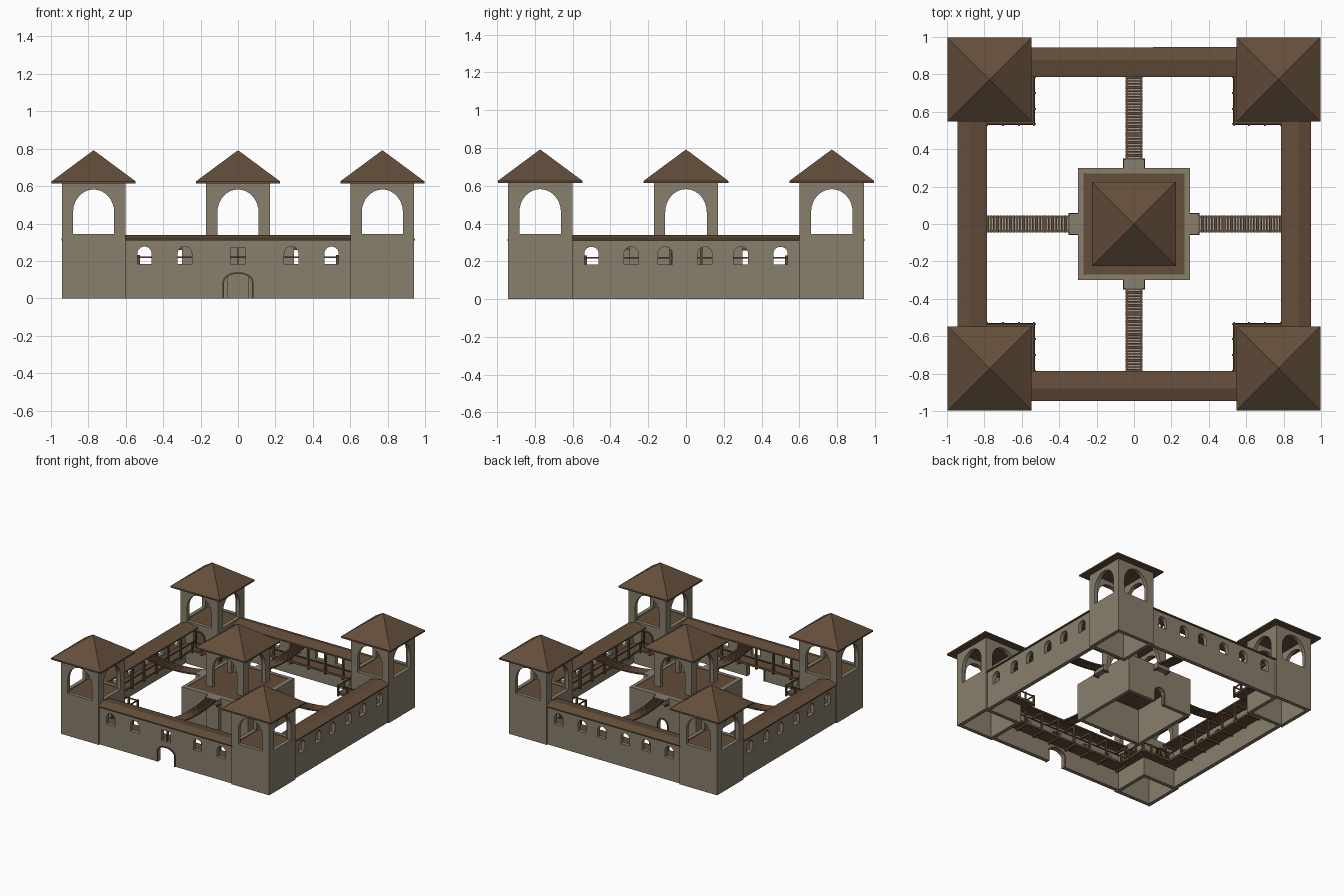
import bpy, bmesh, math
from mathutils import Matrix

if "Cube" in bpy.data.objects:
    bpy.data.objects.remove(bpy.data.objects["Cube"])


def material(name, rgb):
    m = bpy.data.materials.new(name)
    m.diffuse_color = (*rgb, 1)
    m.use_nodes = True
    m.node_tree.nodes["Principled BSDF"].inputs["Base Color"].default_value = m.diffuse_color
    return m


STONE = material("warm_grey_stone", (0.250, 0.209, 0.150))
WOOD = material("brown_wood", (0.125, 0.075, 0.042))


def finish(name, bm, mat):
    bmesh.ops.recalc_face_normals(bm, faces=bm.faces)
    me = bpy.data.meshes.new(name)
    bm.to_mesh(me)
    bm.free()
    me.materials.append(mat)
    ob = bpy.data.objects.new(name, me)
    bpy.context.collection.objects.link(ob)
    return ob


def add_box(bm, lo, hi):
    size = [b - a for a, b in zip(lo, hi)]
    mid = [(a + b) / 2 for a, b in zip(lo, hi)]
    bmesh.ops.create_cube(bm, size=1, matrix=Matrix.Translation(mid) @ Matrix.Diagonal((*size, 1)))


def boxes(name, pairs, mat):
    bm = bmesh.new()
    for lo, hi in pairs:
        add_box(bm, lo, hi)
    return finish(name, bm, mat)


def prism(name, pts, a, b, mat, axis="y"):
    """Extrude an outline (u, z) from a to b along y or x."""
    bm = bmesh.new()
    put = (lambda u, z: (u, a, z)) if axis == "y" else (lambda u, z: (a, u, z))
    face = bm.faces.new([bm.verts.new(put(u, z)) for u, z in pts])
    new = bmesh.ops.extrude_face_region(bm, geom=[face])["geom"]
    d = (0, b - a, 0) if axis == "y" else (b - a, 0, 0)
    bmesh.ops.translate(bm, verts=[v for v in new if isinstance(v, bmesh.types.BMVert)], vec=d)
    return finish(name, bm, mat)


def arch(c, hw, z0, spring, top, n=12):
    pts = [(c - hw, z0)]
    for i in range(n + 1):
        t = math.pi * (1 - i / n)
        pts.append((c + hw * math.cos(t), spring + (top - spring) * math.sin(t)))
    return pts + [(c + hw, z0)]


def frame(name, c, hw, z0, spring, top, w, a, b, axis="y"):
    outer = arch(c, hw + w, z0, spring, top + w)
    return prism(name, outer + arch(c, hw, z0, spring, top)[::-1], a, b, WOOD, axis)


def cut(ob, *cutters):
    for c in cutters:
        c.hide_render = True
        mod = ob.modifiers.new("opening", "BOOLEAN")
        mod.operation, mod.solver, mod.object = "DIFFERENCE", "EXACT", c
        bpy.context.view_layer.objects.active = ob
        bpy.ops.object.modifier_apply(modifier=mod.name)
        bpy.data.objects.remove(c)
    return ob


def four(ob):
    """Repeat a part around the courtyard."""
    for k in range(1, 4):
        o = ob.copy()
        o.rotation_euler.z = k * math.pi / 2
        bpy.context.collection.objects.link(o)


def roof(name, x, y):
    bm = bmesh.new()
    add_box(bm, (x - .224, y - .224, .614), (x + .224, y + .224, .626))
    bmesh.ops.create_cone(bm, cap_ends=True, segments=4, radius1=.224 * math.sqrt(2), radius2=0, depth=.166,
                          matrix=Matrix.Translation((x, y, .709)) @ Matrix.Rotation(math.pi / 4, 4, "Z"))
    return finish(name, bm, WOOD)


# curtain walls: gate wall in front, six arched windows on the other sides
def wall(name, k):
    ob = boxes(name, [((-.61, -.93, 0), (.61, -.898, .318))], STONE)
    xs = (-.5, -.285, .285, .5) if k == 0 else (-.5, -.29, -.11, .1, .29, .5)
    for x in xs:
        cut(ob, prism("cutter", arch(x, .038, .183, .24, .277), -1, -.8, STONE))
    if k == 0:
        cut(ob, prism("cutter", arch(0, .075, -.05, .085, .132), -1, -.8, STONE),
            boxes("cutter", [((-.04, -1, .183), (.04, -.8, .27))], STONE))
    ob.rotation_euler.z = k * math.pi / 2


for k, n in enumerate(("front_wall", "right_wall", "back_wall", "left_wall")):
    wall(n, k)
frame("gate_frame", 0, .075, 0, .085, .132, .01, -.935, -.895)
boxes("window_mullion", [((-.004, -.92, .18), (.004, -.905, .275))], WOOD)

# tiled gable over each wall walk
four(prism("wall_roof", [(-.945, .308), (-.945, .318), (-.88, .34), (-.785, .322), (-.785, .31), (-.88, .327)],
           -.605, .605, WOOD, "x"))

# wall walk: floor, posts, rafters and rail
parts = [((-.6, -.9, .152), (.6, -.79, .168)), ((-.6, -.799, .215), (.6, -.791, .223))]
for x in (-.58, -.395, -.235, -.08, .08, .235, .395, .58):
    parts.append(((x - .007, -.802, .15), (x + .007, -.788, .318)))
    parts.append(((x - .006, -.9, .3), (x + .006, -.79, .316)))
    parts.append(((x - .006, -.9, .138), (x + .006, -.785, .153)))
four(boxes("wall_walk", parts, WOOD))

# corner towers
C = -.772
tower = boxes("corner_tower", [((-.942, -.942, 0), (-.602, -.602, .618))], STONE)
big = arch(C, .11, .345, .46, .582, 16)
door = arch(C, .045, .172, .24, .285)
cut(tower, boxes("cutter", [((-.912, -.912, -.1), (-.632, -.632, .7))], STONE),
    prism("cutter", big, -1.1, -.4, STONE), prism("cutter", big, -1.1, -.4, STONE, "x"),
    prism("cutter", door, -.7, -.5, STONE), prism("cutter", door, -.7, -.5, STONE, "x"))
four(tower)
four(frame("tower_door_frame", C, .045, .168, .24, .285, .01, -.634, -.597))
four(frame("tower_side_door_frame", C, .045, .168, .24, .285, .01, -.634, -.597, "x"))
four(boxes("tower_floor", [((-.915, -.915, .32), (-.628, -.628, .338))], WOOD))
four(roof("tower_roof", C, C))

# balcony wrapping the inner corner of each tower, with rail posts
bal = [((-.79, -.605, .152), (-.53, -.53, .17)), ((-.605, -.79, .152), (-.53, -.6, .17)),
       ((-.79, -.54, .222), (-.53, -.532, .23)), ((-.54, -.79, .222), (-.532, -.53, .23))]
for t in (-.785, -.7, -.615, -.536):
    bal.append(((t - .005, -.541, .14), (t + .005, -.525, .232)))
    bal.append(((-.541, t - .005, .14), (-.525, t + .005, .232)))
four(boxes("tower_balcony", bal, WOOD))

# central keep: hollow base with terrace
keep = boxes("keep_base", [((-.3, -.3, 0), (.3, .3, .312))], STONE)
cut(keep, boxes("cutter", [((-.27, -.27, -.1), (.27, .27, .4))], STONE),
    prism("cutter", arch(0, .042, -.05, .08, .125), .2, .4, STONE))
boxes("keep_terrace", [((-.272, -.272, .288), (.272, .272, .308))], WOOD)
frame("keep_door_frame", 0, .042, 0, .08, .125, .01, .268, .306)
four(boxes("bridge_landing", [((-.057, -.345, .27), (.057, -.299, .312))], STONE))
four(boxes("landing_bracket", [((-.06, -.35, .258), (-.045, -.299, .271)),
                               ((.045, -.35, .258), (.06, -.299, .271))], WOOD))
boxes("front_buttress", [((-.055, -.33, 0), (.055, -.299, .27))], STONE)

# open belfry on the keep
lantern = boxes("keep_lantern", [((-.17, -.17, .3), (.17, .17, .618))], STONE)
high = arch(0, .11, .306, .46, .582, 16)
cut(lantern, boxes("cutter", [((-.14, -.14, .2), (.14, .14, .7))], STONE),
    prism("cutter", high, -.3, .3, STONE), prism("cutter", high, -.3, .3, STONE, "x"))
roof("keep_roof", 0, 0)

# slightly sagging plank bridges
planks = []
N = 26
for i in range(N):
    t = (i + .5) / N
    y = -.34 - .45 * t
    z = .312 - .09 * t * (1 - t)
    planks.append(((-.046, y - .0074, z - .01), (.046, y + .0074, z)))
    for s in (-.036, .036):
        planks.append(((s - .004, y - .0088, z - .015), (s + .004, y + .0088, z - .006)))
four(boxes("plank_bridge", planks, WOOD))
